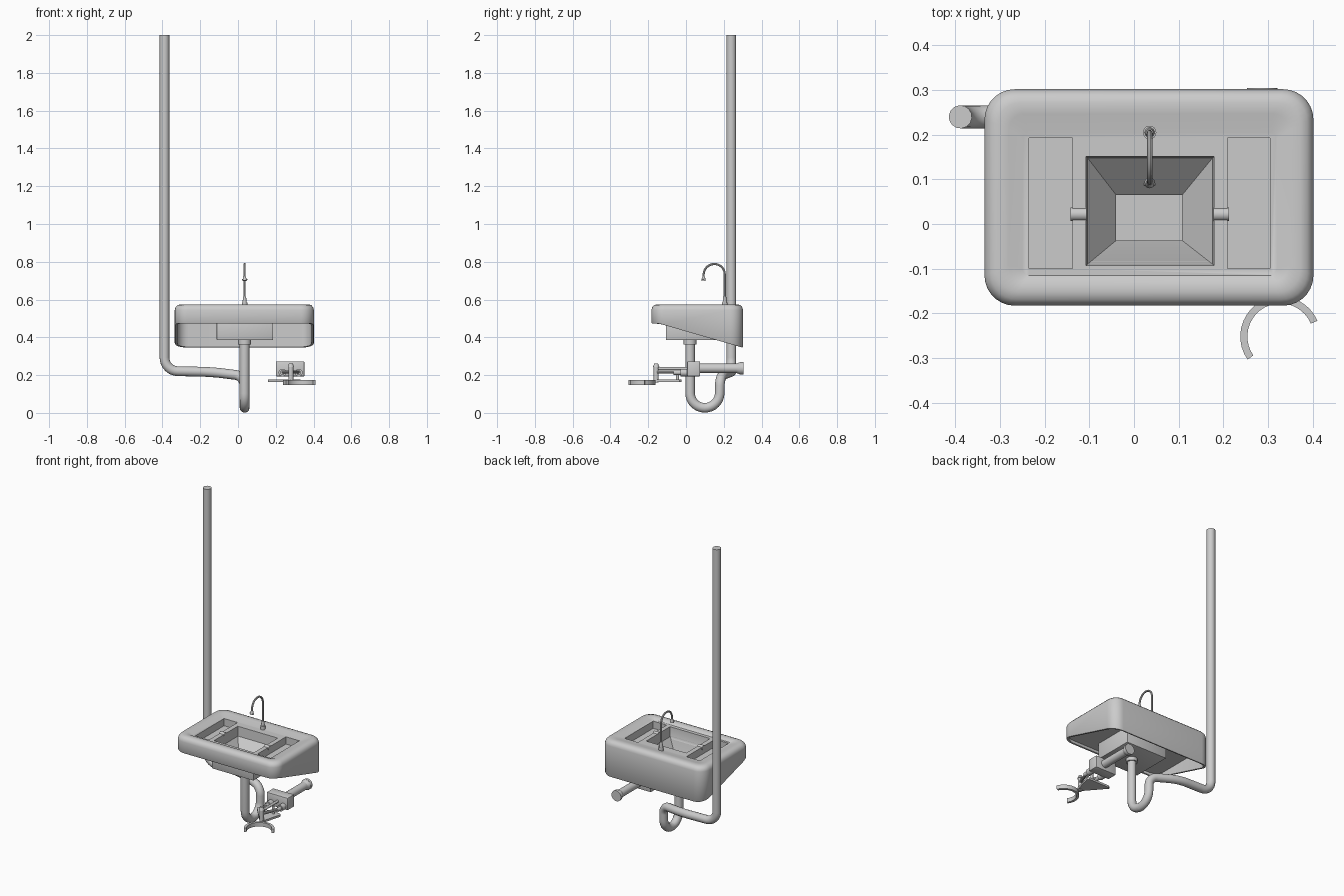
import bpy, bmesh, math
from mathutils import Vector

if "Cube" in bpy.data.objects:
    bpy.data.objects.remove(bpy.data.objects["Cube"])


def make_object(name, bm):
    bmesh.ops.recalc_face_normals(bm, faces=bm.faces)
    me = bpy.data.meshes.new(name)
    bm.to_mesh(me)
    bm.free()
    ob = bpy.data.objects.new(name, me)
    bpy.context.collection.objects.link(ob)
    return ob


def activate(ob):
    bpy.ops.object.select_all(action='DESELECT')
    ob.select_set(True)
    bpy.context.view_layer.objects.active = ob


def loft(name, loops):
    bm = bmesh.new()
    rings = [[bm.verts.new(p) for p in loop] for loop in loops]
    n = len(rings[0])
    for a, b in zip(rings, rings[1:]):
        for i in range(n):
            j = (i + 1) % n
            bm.faces.new((a[i], a[j], b[j], b[i]))
    bm.faces.new(rings[0])
    bm.faces.new(rings[-1])
    return make_object(name, bm)


def round_rect(x0, x1, y0, y1, r, z, seg=7):
    pts = []
    for cx, cy, a0 in ((x1 - r, y1 - r, 0), (x0 + r, y1 - r, 90),
                       (x0 + r, y0 + r, 180), (x1 - r, y0 + r, 270)):
        for k in range(seg + 1):
            a = math.radians(a0 + 90 * k / seg)
            x, y = cx + r * math.cos(a), cy + r * math.sin(a)
            pts.append((x, y, z(y) if callable(z) else z))
    return pts


def rect(x0, x1, y0, y1, z):
    return [(x0, y0, z), (x1, y0, z), (x1, y1, z), (x0, y1, z)]


def box(name, x0, x1, y0, y1, z0, z1, bevel=0.0):
    ob = loft(name, [rect(x0, x1, y0, y1, z0), rect(x0, x1, y0, y1, z1)])
    if bevel:
        m = ob.modifiers.new("bevel", 'BEVEL')
        m.width, m.segments = bevel, 2
        activate(ob)
        bpy.ops.object.modifier_apply(modifier=m.name)
    return ob


def cylinder(name, p, q, r, r2=None, seg=24):
    p, q = Vector(p), Vector(q)
    u = (q - p).normalized()
    s = u.orthogonal().normalized()
    t = u.cross(s)
    angs = [2 * math.pi * i / seg for i in range(seg)]
    return loft(name, [[c + (s * math.cos(a) + t * math.sin(a)) * rad for a in angs]
                       for c, rad in ((p, r), (q, r2 or r))])


def tube(name, corners, r, fillets, res=3):
    """Round pipe along a polyline with filleted corners."""
    c = [Vector(p) for p in corners]
    pts = [c[0]]
    for i, d in enumerate(fillets, 1):
        p = c[i]
        a = p + (c[i - 1] - p).normalized() * d
        b = p + (c[i + 1] - p).normalized() * d
        ha, hb = a.lerp(p, 0.552), b.lerp(p, 0.552)
        for k in range(9):
            t = k / 8
            pts.append(a * (1 - t) ** 3 + ha * 3 * t * (1 - t) ** 2 + hb * 3 * t * t * (1 - t) + b * t ** 3)
    pts.append(c[-1])
    cu = bpy.data.curves.new(name, 'CURVE')
    cu.dimensions = '3D'
    cu.bevel_depth, cu.bevel_resolution, cu.use_fill_caps = r, res, True
    sp = cu.splines.new('POLY')
    sp.points.add(len(pts) - 1)
    for v, p in zip(sp.points, pts):
        v.co = (*p, 1)
    ob = bpy.data.objects.new(name, cu)
    bpy.context.collection.objects.link(ob)
    activate(ob)
    bpy.ops.object.convert(target='MESH')
    return bpy.context.view_layer.objects.active


def cut(ob, cutter):
    m = ob.modifiers.new("cut", 'BOOLEAN')
    m.operation, m.solver, m.object = 'DIFFERENCE', 'EXACT', cutter
    activate(ob)
    bpy.ops.object.modifier_apply(modifier=m.name)


# Sink body: rounded shell, open below, with a sloping lower edge
X0, X1, Y0, Y1 = -0.335, 0.402, -0.183, 0.302


def lower(y):
    return 0.472 - max(0, y + 0.14) * 0.127 / 0.442


def ring(inset, z):
    return round_rect(X0 + inset, X1 - inset, Y0 + inset, Y1 - inset, 0.068 - inset * 0.6, z)


body = loft("sink_body", [
    ring(0.014, 0.49), ring(0.014, lower), ring(0.003, lower),
    ring(0, lambda y: lower(y) + 0.006), ring(0, 0.545), ring(0.004, 0.559),
    ring(0.014, 0.570), ring(0.03, 0.575), ring(0.055, 0.573),
    round_rect(-0.25, 0.32, -0.115, 0.205, 0.015, 0.562)])

# Bowl under the body, plus the recess cutters
bowl = box("bowl", -0.113, 0.186, -0.107, 0.16, 0.385, 0.505, 0.004)
funnel = loft("funnel_cutter", [rect(-0.04, 0.108, -0.037, 0.065, 0.40),
                                rect(-0.04, 0.108, -0.037, 0.065, 0.42),
                                rect(-0.104, 0.176, -0.09, 0.148, 0.50),
                                rect(-0.11, 0.182, -0.095, 0.153, 0.60)])
cut(body, funnel)
cut(bowl, funnel)
cutters = [funnel]
for x0, x1 in ((-0.235, -0.138), (0.209, 0.305)):
    c = box("tray_cutter", x0, x1, -0.10, 0.193, 0.515, 0.61)
    cut(body, c)
    cutters.append(c)
for c in cutters:
    bpy.data.objects.remove(c)

# Small overflow pipes between trays and bowl
for n, xa, xb in (("left", -0.142, -0.106), ("right", 0.178, 0.213)):
    cylinder(n + "_overflow", (xa, 0.022, 0.555), (xb, 0.022, 0.555), 0.015)

# Faucet
FX = 0.035
cylinder("faucet_base", (FX, 0.205, 0.56), (FX, 0.205, 0.585), 0.015)
cylinder("faucet_collar", (FX, 0.205, 0.585), (FX, 0.205, 0.615), 0.011, 0.008)
tube("faucet_spout", [(FX, 0.205, 0.6), (FX, 0.205, 0.788), (FX, 0.095, 0.788), (FX, 0.093, 0.715)],
     0.006, [0.054, 0.054])
cylinder("faucet_nozzle", (FX, 0.094, 0.722), (FX, 0.092, 0.70), 0.007, 0.012)
for s in (-1, 1):
    cylinder("nozzle_tab", (FX, 0.094, 0.71), (FX + s * 0.013, 0.088, 0.705), 0.003, seg=8)

# Drain, U trap and tall vent pipe
cylinder("drain_collar", (FX, 0.022, 0.388), (FX, 0.022, 0.362), 0.034)
tube("drain_pipe", [(FX, 0.022, 0.375), (FX, 0.022, 0.027), (FX, 0.177, 0.027), (FX, 0.18, 0.195),
                    (-0.14, 0.24, 0.217), (-0.389, 0.24, 0.222), (-0.389, 0.24, 2.0)],
     0.026, [0.077, 0.077, 0.05, 0.06, 0.07], 5)

# Wall-mounted valve
VX = 0.287
cylinder("valve_pipe", (VX, 0.06, 0.236), (VX, 0.29, 0.236), 0.025)
cylinder("wall_flange_taper", (VX, 0.268, 0.236), (VX, 0.29, 0.236), 0.025, 0.034)
cylinder("wall_flange", (VX, 0.288, 0.236), (VX, 0.305, 0.236), 0.034)
box("valve_block", 0.2, 0.352, 0.006, 0.075, 0.193, 0.273, 0.006)
for n, x in (("left", 0.235), ("right", 0.322)):
    cylinder(n + "_valve_cap", (x, -0.03, 0.213), (x, 0.01, 0.213), 0.02)
    cylinder(n + "_valve_stem", (x, -0.065, 0.213), (x, -0.03, 0.213), 0.012)
    tube(n + "_lever_arm", [(x, -0.05, 0.216), (VX - 0.005, -0.155, 0.216)], 0.009, [])
cylinder("lever_bar", (VX - 0.008, -0.16, 0.234), (VX - 0.008, 0.01, 0.234), 0.008)

# Pedal post, plate and curved pedal
PX = 0.28
cylinder("pedal_post", (PX, -0.158, 0.16), (PX, -0.158, 0.245), 0.013)
cylinder("pedal_post_cap", (PX, -0.158, 0.243), (PX, -0.158, 0.262), 0.017, 0.01)
plate = [(0.272, -0.165), (0.295, -0.165), (0.33, -0.035), (0.32, -0.025), (0.172, -0.025), (0.16, -0.035)]
loft("pedal_plate", [[(x, y, z) for x, y in plate] for z in (0.164, 0.177)])
cylinder("plate_pin", (0.285, -0.045, 0.165), (0.285, -0.045, 0.225), 0.008)

arc = [math.radians(215 - 192 * k / 20) for k in range(21)]
outline = [(r * math.cos(a), r * math.sin(a)) for r, seq in ((0.09, arc), (0.074, arc[::-1])) for a in seq]
loft("curved_pedal", [[(0.328 + x, -0.252 + y, z) for x, y in outline] for z in (0.148, 0.174)])

# Smooth shading with sharp edges kept
bpy.ops.object.select_all(action='SELECT')
bpy.context.view_layer.objects.active = body
bpy.ops.object.shade_smooth_by_angle(angle=math.radians(35))
